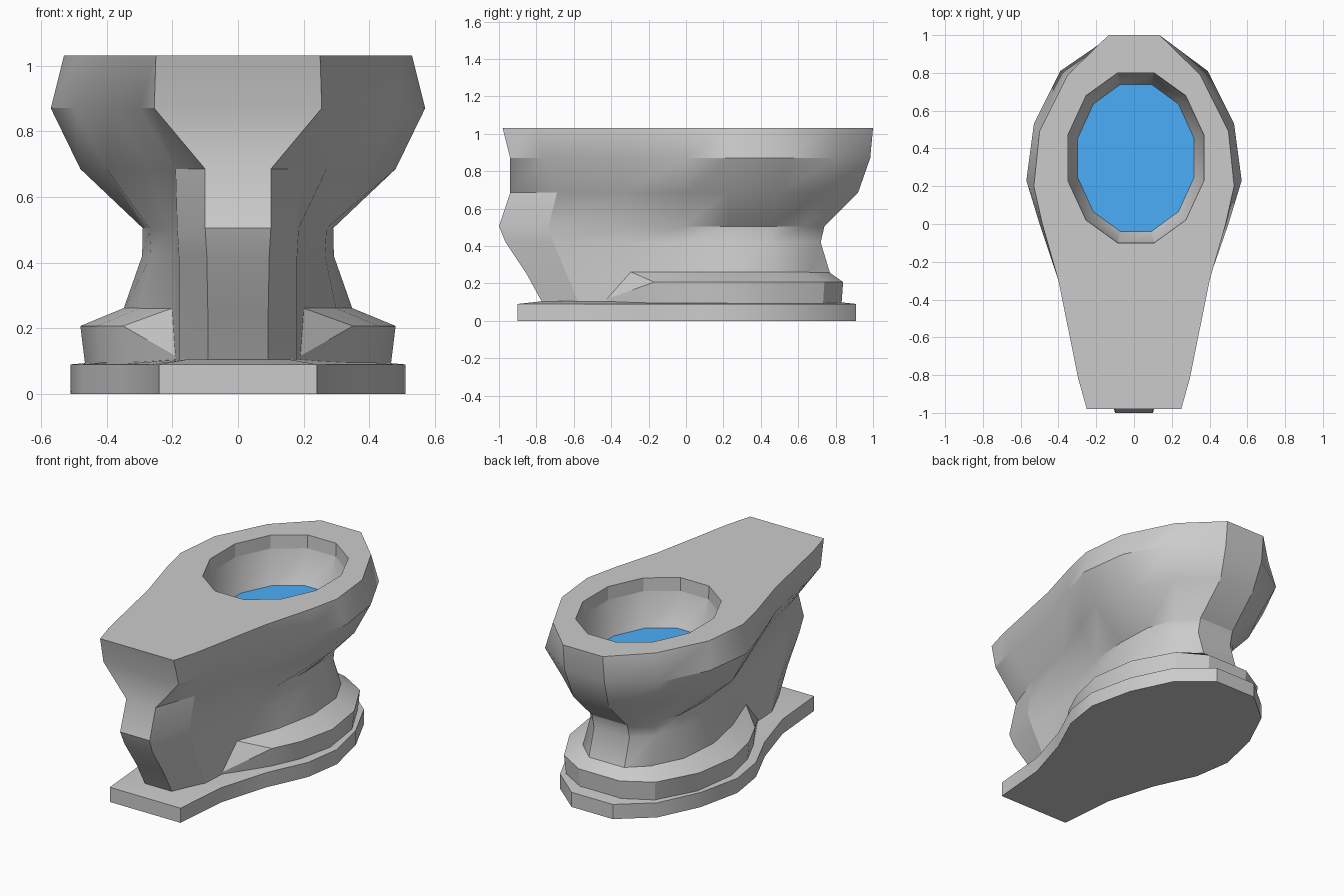
import bpy, bmesh, math

if "Cube" in bpy.data.objects:
    bpy.data.objects.remove(bpy.data.objects["Cube"])

def mirrored(half, z):
    """Closed ring from a half outline running front to back; a point may carry its own z."""
    pts = [(p[0], p[1], p[2] if len(p) > 2 else z) for p in half]
    return pts + [(-x, y, h) for x, y, h in reversed(pts)]

def oval(rx, ry, z, n=12):
    """Twelve-sided bowl ring."""
    a = [2 * math.pi * (i + 0.5) / n for i in range(n)]
    return [(0.01 + rx * math.cos(t), 0.35 + ry * math.sin(t), z) for t in a]

def loft(bm, rings):
    """Skin consecutive rings with quads; returns the vertex rings."""
    vs = [[bm.verts.new(p) for p in r] for r in rings]
    for a, b in zip(vs, vs[1:]):
        for i in range(len(a)):
            j = (i + 1) % len(a)
            bm.faces.new((a[i], a[j], b[j], b[i]))
    return vs

def finish(bm, name, angle=30):
    bmesh.ops.remove_doubles(bm, verts=bm.verts[:], dist=0.0005)
    bmesh.ops.recalc_face_normals(bm, faces=bm.faces[:])
    me = bpy.data.meshes.new(name)
    bm.to_mesh(me)
    bm.free()
    ob = bpy.data.objects.new(name, me)
    bpy.context.collection.objects.link(ob)
    bpy.ops.object.select_all(action='DESELECT')
    ob.select_set(True)
    bpy.context.view_layer.objects.active = ob
    bpy.ops.object.shade_smooth_by_angle(angle=math.radians(angle))
    return ob

# body: horizontal half sections from the floor up to the rim
neck = [(.092, -.855), (.18, -.64), (.20, -.3), (.30, -.02), (.35, .23), (.33, .48), (.24, .66), (.12, .77)]
sections = [
    ([(x, y * .9) for x, y in neck], .10),
    (neck, .255),
    ([(.095, -.965), (.18, -.71), (.205, -.3), (.265, -.02), (.292, .23), (.28, .45), (.22, .61), (.12, .72)], .42),
    ([(.10, -1.0), (.185, -.735), (.215, -.3), (.27, -.02), (.29, .23), (.28, .46), (.22, .63), (.12, .74)], .505),
    ([(.10, -.94), (.19, -.69), (.27, -.33), (.40, 0), (.48, .23), (.44, .5), (.32, .74), (.12, .92)], .685),
    ([(.255, -.94), (.30, -.76), (.385, -.33), (.50, 0), (.57, .23), (.53, .53), (.39, .81), (.135, .985)], .87),
    ([(.25, -.98), (.295, -.82), (.40, -.3), (.485, 0), (.53, .2), (.50, .49), (.35, .79), (.135, 1.0)], 1.03),
]
bm = bmesh.new()
outer = loft(bm, [mirrored(h, z) for h, z in sections])
bm.faces.new(outer[0])
# bowl recess and flat rim between the two outlines
bowl = loft(bm, [oval(.373, .466, 1.03), oval(.37, .462, .95), oval(.318, .402, .745), oval(.29, .37, .70)])
bm.faces.new(bowl[-1])
rim_edges = [bm.edges.get((r[i], r[i - 1])) for r in (outer[-1], bowl[0]) for i in range(len(r))]
bmesh.ops.triangle_fill(bm, use_beauty=True, use_dissolve=False, edges=rim_edges, normal=(0, 0, 1))
# crisp edges: upper bowl wall, rear edges of the front column, back facet
def crease(a, b):
    bm.edges.get((a, b)).smooth = False
for i in range(12):
    crease(bowl[1][i], bowl[1][i - 1])
    crease(bowl[0][i], bowl[1][i])
for a, b in zip(outer[:4], outer[1:5]):
    crease(a[1], b[1])
    crease(a[-2], b[-2])
for a, b in zip(outer, outer[1:]):
    crease(a[7], b[7])
    crease(a[8], b[8])
crease(outer[4][0], outer[4][1])
crease(outer[4][-1], outer[4][-2])
finish(bm, "body", 31)

# raised foot collar, ramping down to a point on each side
tip = (.18, -.44, .11)
collar = [(.35, -.17), (.43, 0), (.48, .23), (.44, .5), (.31, .74), (.14, .84)]
inner = [(x * .99, y * .99) for x, y in neck[2:]]
bm = bmesh.new()
loft(bm, [mirrored([(.18, -.44)] + [(x * .97, y * .99) for x, y in collar], .09),
          mirrored([tip] + collar, .207)])
loft(bm, [mirrored([tip] + collar, .207), mirrored([tip] + inner, .262)])
finish(bm, "foot_collar")

# floor plate with a gently rising top
plate = [(.24, -.9), (.27, -.55), (.36, -.25), (.475, 0), (.51, .23), (.45, .5), (.33, .75), (.14, .91)]
bm = bmesh.new()
p = loft(bm, [mirrored(plate, 0), mirrored(plate, .09),
              mirrored([(x * .65, y * .85) for x, y in plate], .105)])
bm.faces.new(p[0])
bm.faces.new(p[-1])
finish(bm, "floor_plate")

# water surface
bm = bmesh.new()
bm.faces.new([bm.verts.new(q) for q in oval(.32, .404, .748)])
water = finish(bm, "water")
mat = bpy.data.materials.new("water_blue")
mat.diffuse_color = (.07, .42, .95, 1)
mat.use_nodes = True
mat.node_tree.nodes["Principled BSDF"].inputs["Base Color"].default_value = mat.diffuse_color
water.data.materials.append(mat)
if water.data.polygons[0].normal.z < 0:
    water.data.flip_normals()
